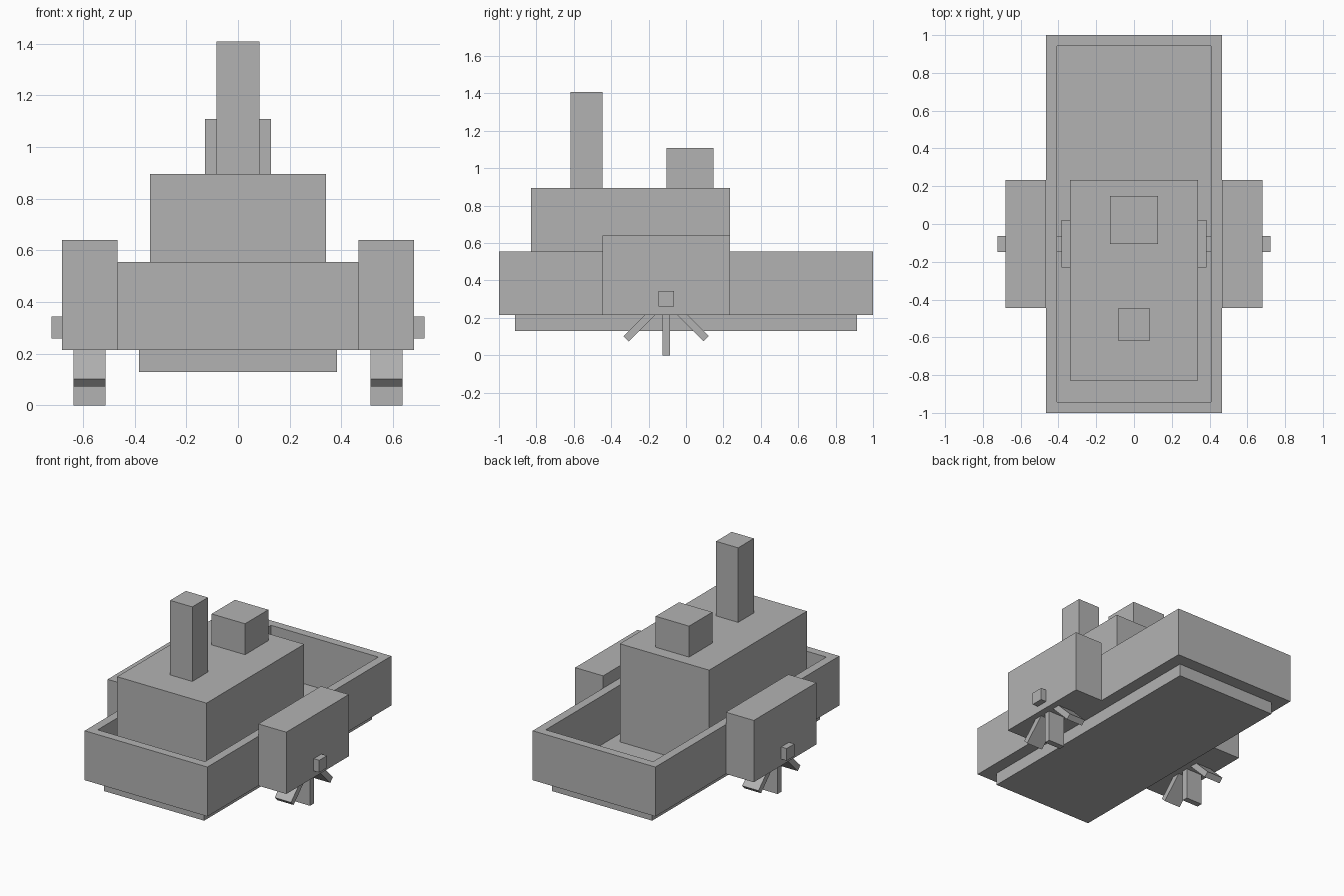
import bpy, bmesh, math
from mathutils import Matrix, Vector

cube = bpy.data.objects.get("Cube")
if cube:
    bpy.data.objects.remove(cube, do_unlink=True)

grey = bpy.data.materials.new("plain grey")
grey.use_nodes = True
grey.diffuse_color = (0.45, 0.45, 0.45, 1)
grey.node_tree.nodes["Principled BSDF"].inputs["Base Color"].default_value = grey.diffuse_color


def finish(name, bm):
    bmesh.ops.recalc_face_normals(bm, faces=bm.faces)
    mesh = bpy.data.meshes.new(name)
    bm.to_mesh(mesh)
    bm.free()
    mesh.materials.append(grey)
    obj = bpy.data.objects.new(name, mesh)
    bpy.context.collection.objects.link(obj)
    return obj


def add_box(bm, x, y, z):
    """Add a box given its (low, high) range on each axis."""
    size = Vector([b - a for a, b in (x, y, z)])
    centre = Vector([(a + b) / 2 for a, b in (x, y, z)])
    matrix = Matrix.Translation(centre) @ Matrix.Diagonal(size).to_4x4()
    return bmesh.ops.create_cube(bm, size=1, matrix=matrix)["verts"]


def box(name, x, y, z):
    bm = bmesh.new()
    add_box(bm, x, y, z)
    return finish(name, bm)


# Hull: a block with its top inset and sunk to leave a rim and a deck
bm = bmesh.new()
add_box(bm, (-0.467, 0.467), (-1, 1), (0.215, 0.555))
bm.normal_update()
top = max(bm.faces, key=lambda f: f.calc_center_median().z)
bmesh.ops.inset_region(bm, faces=[top], thickness=0.083)
sunk = bmesh.ops.extrude_discrete_faces(bm, faces=[top])["faces"][0]
for v in sunk.verts:
    v.co.z = 0.22
finish("hull", bm)

# Keel plate, engine, cabin and the parts on its roof
box("keel_plate", (-0.382, 0.382), (-0.913, 0.913), (0.13, 0.215))
box("engine", (-0.384, 0.384), (-0.23, 0.022), (0.22, 0.43))
box("cabin", (-0.34, 0.34), (-0.828, 0.234), (0.22, 0.895))
box("wheelhouse", (-0.127, 0.127), (-0.105, 0.148), (0.895, 1.108))
box("chimney", (-0.084, 0.084), (-0.617, -0.447), (0.895, 1.408))

# Axle across the hull
box("axle", (-0.722, 0.722), (-0.148, -0.064), (0.26, 0.344))

# Paddle housings and wheels made of crossed slabs
hub = Vector((0, -0.106, 0.302))
for side, s in (("left", 1), ("right", -1)):
    box(side + "_paddle_housing", sorted((s * 0.467, s * 0.68)), (-0.446, 0.234), (0.215, 0.64))
    bm = bmesh.new()
    for i in range(4):
        slab = add_box(bm, sorted((s * 0.513, s * 0.637)), (-0.02, 0.02), (-0.302, 0.302))
        bmesh.ops.rotate(bm, verts=slab, matrix=Matrix.Rotation(i * math.pi / 4, 3, "X"))
        bmesh.ops.translate(bm, verts=slab, vec=hub)
    finish(side + "_paddle_wheel", bm)
